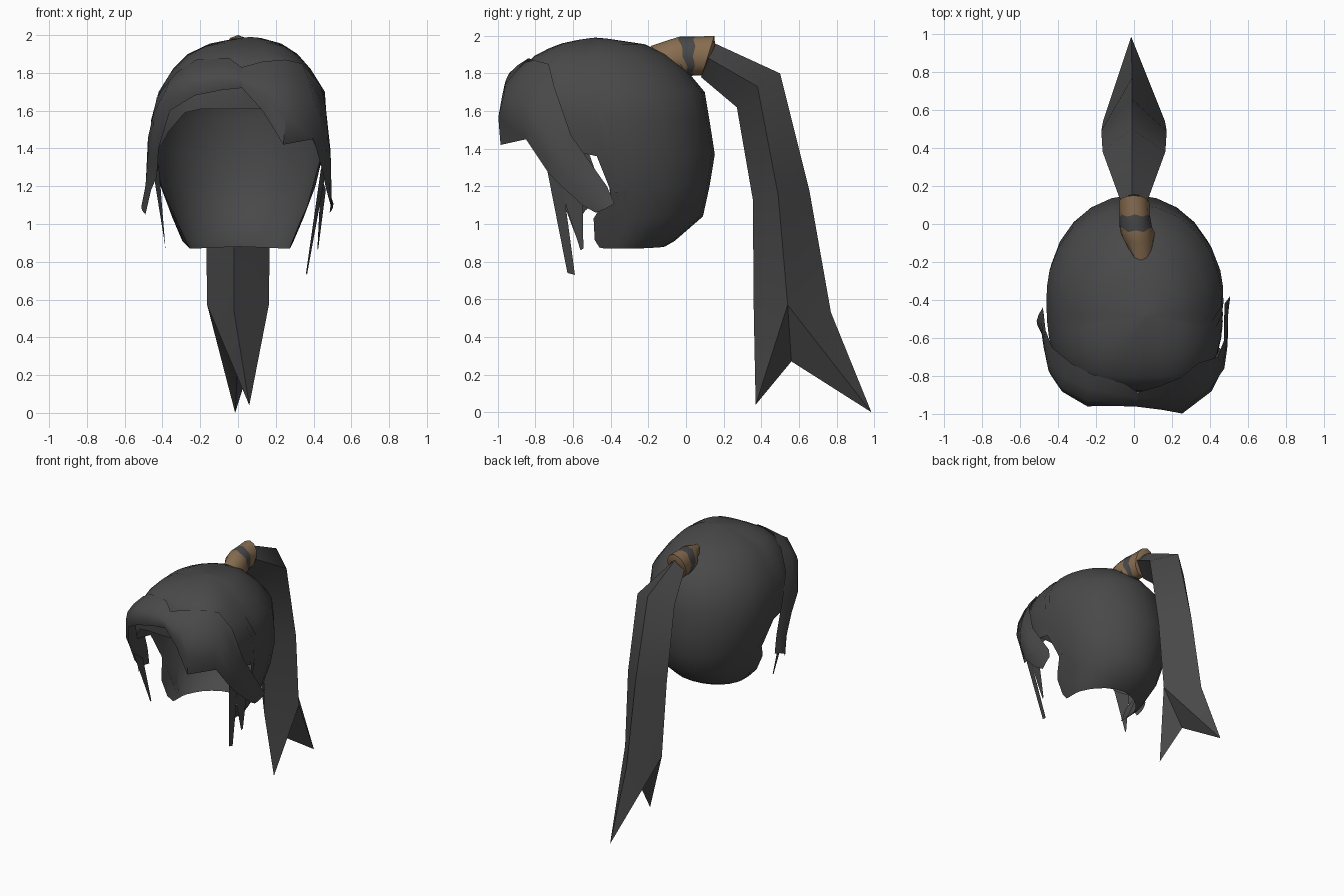
import bpy, math
from mathutils import Vector

if "Cube" in bpy.data.objects:
    bpy.data.objects.remove(bpy.data.objects["Cube"])


def material(name, rgb):
    m = bpy.data.materials.new(name)
    m.diffuse_color = (*rgb, 1)
    m.use_nodes = True
    m.node_tree.nodes["Principled BSDF"].inputs["Base Color"].default_value = m.diffuse_color
    return m


HAIR = material("charcoal hair", (0.066, 0.066, 0.066))
WRAP = material("brown wrap", (0.25, 0.155, 0.082))


def build(name, verts, faces, mats=(HAIR,), angle=40):
    me = bpy.data.meshes.new(name)
    me.from_pydata([tuple(v) for v in verts], [], faces)
    ob = bpy.data.objects.new(name, me)
    bpy.context.collection.objects.link(ob)
    for m in mats:
        me.materials.append(m)
    bpy.ops.object.select_all(action='DESELECT')
    ob.select_set(True)
    bpy.context.view_layer.objects.active = ob
    bpy.ops.object.shade_smooth_by_angle(angle=math.radians(angle))
    return ob


def lerp_table(table, k):
    """Piecewise linear lookup: rows sorted by first value, returns the rest."""
    if k <= table[0][0]:
        return table[0][1:]
    for a, b in zip(table, table[1:]):
        if k <= b[0]:
            t = (k - a[0]) / (b[0] - a[0])
            return [p + (q - p) * t for p, q in zip(a[1:], b[1:])]
    return table[-1][1:]


def grid_faces(cols, rows, flip=False):
    out = []
    for c in range(cols - 1):
        for r in range(rows - 1):
            f = (c * rows + r, c * rows + r + 1, (c + 1) * rows + r + 1, (c + 1) * rows + r)
            out.append(f[::-1] if flip else f)
    return out


# Scalp: open shell; height -> half width, front y, back y, sideways shift
SHELL = [(0.87, .265, -.60, -.13, .01), (0.91, .295, -.63, -.06, .0), (1.04, .35, -.69, .09, .0),
         (1.20, .41, -.76, .125, .0), (1.37, .45, -.83, .153, .0), (1.55, .465, -.87, .125, .005),
         (1.70, .44, -.885, .10, .02), (1.82, .365, -.875, .0, .02), (1.90, .29, -.80, -.10, .025),
         (1.955, .19, -.68, -.22, .04), (1.985, .06, -.54, -.42, .06), (1.99, .0, -.48, -.48, .07)]
FRONT = 3.3
# Angle from the back -> height of the open rim
RIM = [(0, .88), (60, .87), (91, .87), (94, 1.18), (97, 1.36), (106, 1.38),
       (124, 1.42), (136, 1.49), (152, 1.59), (165, 1.61), (180, 1.61)]
LEVELS = [1.99, 1.985, 1.955, 1.90, 1.82, 1.70, 1.55, 1.37, 1.20, 1.04, .91, .87]


def shell_point(deg, z):
    hw, yf, yb, shift = lerp_table(SHELL, z)
    a = math.radians(deg)
    s, c = math.sin(a), math.cos(a)
    p = 2 / (FRONT if c < 0 else 2.0)
    x = math.copysign(abs(s) ** p, s) * hw
    y = (yf + yb) / 2 + math.copysign(abs(c) ** p, c) * (yb - yf) / 2
    return (x + shift, y, z)


def shell_front(x, z):
    """Front y of the shell at x and z, or None beside it."""
    hw, yf, yb, shift = lerp_table(SHELL, z)
    u = abs(x - shift) / max(hw, .001)
    if u >= 1:
        return None
    return (yf + yb) / 2 - (1 - u ** FRONT) ** (1 / FRONT) * (yb - yf) / 2


half = [0, 15, 30, 45, 60, 75, 85, 91, 94, 97, 106, 115, 124, 136, 152, 165, 180]
angles = [-a for a in half[:0:-1]] + half
verts = []
for a in angles:
    rim = lerp_table(RIM, abs(a))[0]
    for z in LEVELS:
        low = 1.99 - (1.99 - rim) * (1.99 - z) / 1.12
        verts.append(shell_point(a, low if abs(a) > 93 else max(z, rim)))
build("scalp_shell", verts, grid_faces(len(angles), len(LEVELS), True), angle=60)

# Lobes of hair reaching forward below the ears
LOBE = [(90, 1.18, .87), (94, 1.16, .87), (98, 1.11, .87), (103, 1.07, .875), (108, 1.03, .915)]
for side, name in ((1, "lobe_right"), (-1, "lobe_left")):
    verts = [shell_point(side * a, top + (bot - top) * i / 4)
             for a, top, bot in LOBE for i in range(5)]
    build(name, verts, grid_faces(len(LOBE), 5, side > 0), angle=60)


# Fringe: curved sheets, each column given by its top, middle and bottom point,
# kept just outside the shell
def sheet(name, columns, flip=False, n=5):
    vs = []
    for col in columns:
        a, b, c = map(Vector, col)
        for i in range(n):
            t = i / (n - 1)
            v = a * (2 * t - 1) * (t - 1) + b * 4 * t * (1 - t) + c * t * (2 * t - 1)
            ys = shell_front(v.x, v.z)
            if ys is not None and v.z > 1.4:
                v.y = min(v.y, ys - .02)
            vs.append(v)
    build(name, vs, grid_faces(len(columns), n, flip), angle=40)


PART = ((.02, -.86, 1.83), (.02, -.95, 1.78), (.02, -.95, 1.72))
sheet("fringe_right", [
    PART,
    ((.13, -.83, 1.86), (.16, -.96, 1.74), (.13, -.965, 1.60)),
    ((.25, -.77, 1.87), (.26, -.965, 1.69), (.24, -.985, 1.42)),
    ((.34, -.73, 1.85), (.40, -.87, 1.66), (.40, -.85, 1.45)),
    ((.44, -.70, 1.73), (.475, -.76, 1.50), (.45, -.73, 1.27)),
    ((.474, -.61, 1.47), (.492, -.64, 1.33), (.465, -.65, 1.19)),
    ((.475, -.42, 1.20), (.495, -.48, 1.15), (.49, -.55, 1.10)),
    ((.505, -.38, 1.11), (.50, -.43, 1.08), (.485, -.48, 1.06))])
sheet("fringe_left", [
    PART,
    ((-.05, -.83, 1.88), (-.08, -.94, 1.80), (-.08, -.95, 1.71)),
    ((-.22, -.76, 1.87), (-.25, -.93, 1.79), (-.23, -.95, 1.68)),
    ((-.33, -.72, 1.80), (-.38, -.86, 1.71), (-.36, -.87, 1.60)),
    ((-.43, -.65, 1.67), (-.45, -.77, 1.52), (-.42, -.78, 1.40)),
    ((-.465, -.56, 1.50), (-.475, -.65, 1.40), (-.43, -.70, 1.25)),
    ((-.475, -.47, 1.25), (-.49, -.55, 1.20), (-.46, -.62, 1.18)),
    ((-.48, -.44, 1.11), (-.512, -.51, 1.09), (-.49, -.55, 1.05))], True)

# Loose thin locks hanging beside the face
LOCKS = {
    "long_lock_right": ((.44, -.74, 1.30), (.46, -.66, 1.25), (.365, -.59, .73), (.36, -.63, .74)),
    "short_lock_right": ((.44, -.69, 1.26), (.465, -.55, 1.18), (.425, -.545, .87), (.42, -.56, .86)),
    "lock_left": ((-.42, -.73, 1.32), (-.44, -.58, 1.22), (-.385, -.55, .88), (-.385, -.56, .87))}
for name, pts in LOCKS.items():
    build(name, pts, [(0, 1, 2, 3)])

# Ponytail: diamond sections (outer y z, side y z, inner y z, half width), forked end
SECTIONS = [(.13, 1.97, .12, 1.88, .08, 1.78, .07), (.50, 1.80, .38, 1.73, .27, 1.62, .165),
            (.655, 1.18, .49, 1.15, .355, 1.13, .172), (.77, .53, .54, .57, .36, .53, .163)]
verts, faces = [], [(3, 2, 1, 0)]
for oy, oz, sy, sz, iy, iz, w in SECTIONS:
    verts += [(-.01, oy, oz), (w, sy, sz), (-.02, iy, iz), (-w, sy, sz)]
for r in range(len(SECTIONS) - 1):
    for k in range(4):
        j = (k + 1) % 4
        faces.append((r * 4 + k, r * 4 + j, r * 4 + 4 + j, r * 4 + 4 + k))
o, s1, i, s2 = range(12, 16)
back, front, notch = 16, 17, 18
verts += [(-.015, .985, .0), (.06, .37, .04), (0, .56, .27)]
faces += [(o, s1, back), (s1, notch, back), (s2, o, back), (notch, s2, back),
          (s1, i, front), (notch, s1, front), (i, s2, front), (s2, notch, front)]
build("ponytail", verts, faces, angle=52)

# Hair tie: slanted rings (top y z, bottom y z, half width, centre x), dark middle band
RINGS = [(-.19, 1.945, .0, 1.80, .065, .035), (-.10, 1.975, .005, 1.79, .09, .02),
         (-.04, 1.995, .015, 1.785, .085, .01), (.045, 1.995, .04, 1.79, .08, .005),
         (.15, 2.0, .085, 1.79, .08, 0), (.155, 1.95, .10, 1.83, .05, 0)]
N = 12
verts, faces = [], []
for r, (ty, tz, by, bz, w, cx) in enumerate(RINGS):
    for k in range(N):
        a = 2 * math.pi * k / N
        c = math.cos(a) / 2
        jag = .006 * (-1) ** k if r in (2, 3) else 0      # uneven edges of the dark band
        verts.append((cx + w * math.sin(a), (ty + by) / 2 + (ty - by) * c + jag,
                      (tz + bz) / 2 + (tz - bz) * c))
for r in range(len(RINGS) - 1):
    for k in range(N):
        j = (k + 1) % N
        faces.append((r * N + k, r * N + N + k, r * N + N + j, r * N + j))
faces.append(tuple(range((len(RINGS) - 1) * N, len(RINGS) * N))[::-1])
tie = build("hair_tie", verts, faces, (WRAP, HAIR))
for p in tie.data.polygons:
    p.material_index = 1 if p.index // N == 2 or p.index == len(faces) - 1 else 0
